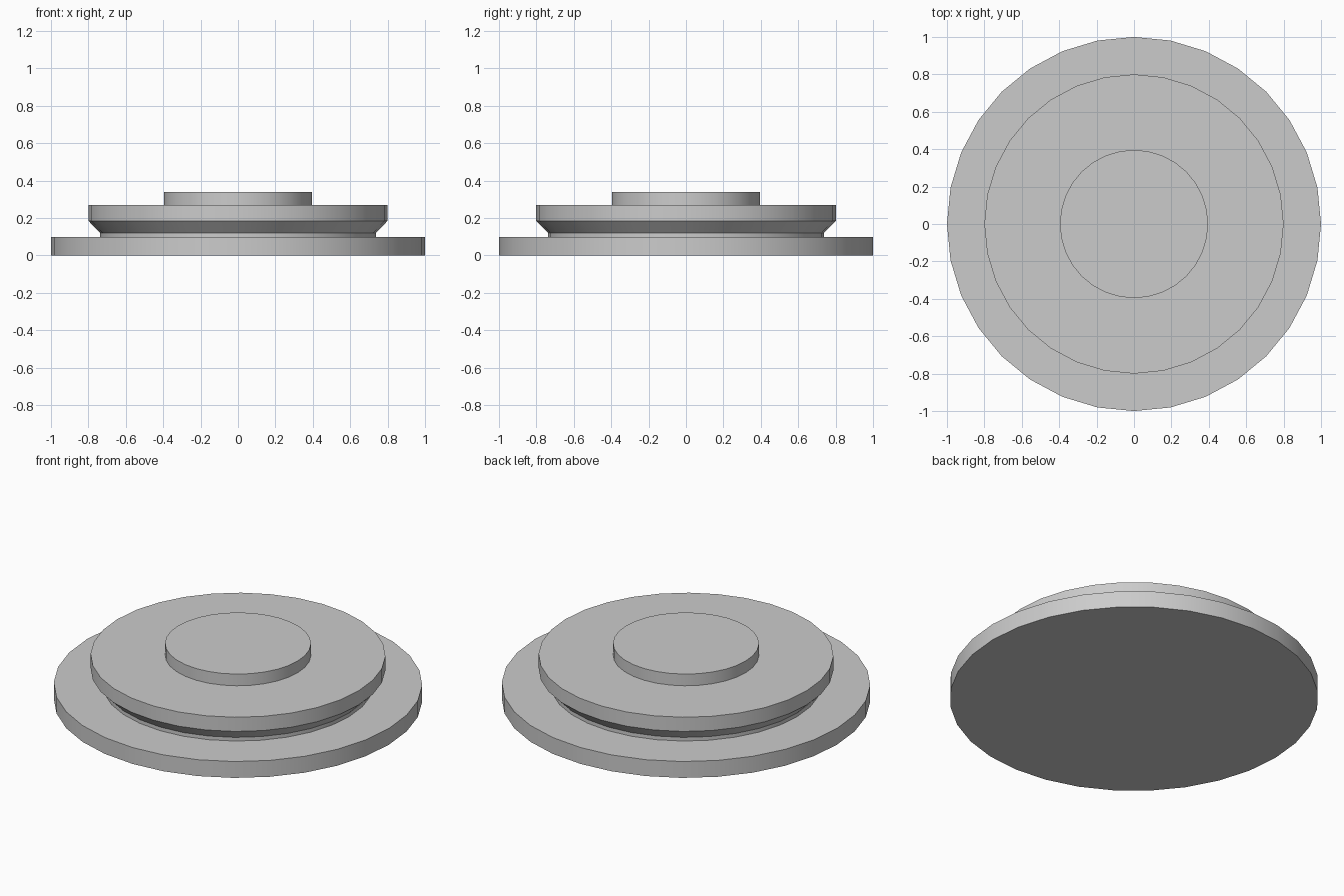
import bpy
import bmesh
import math

if "Cube" in bpy.data.objects:
    bpy.data.objects.remove(bpy.data.objects["Cube"])

SIDES = 32

grey = bpy.data.materials.new("plain_grey")
grey.diffuse_color = (0.6, 0.6, 0.6, 1)
grey.use_nodes = True
grey.node_tree.nodes["Principled BSDF"].inputs["Base Color"].default_value = grey.diffuse_color


def lathe(name, profile):
    """Closed round solid from (radius, height) points, bottom to top."""
    bm = bmesh.new()
    rings = []
    for r, z in profile:
        rings.append([bm.verts.new((r * math.cos(2 * math.pi * i / SIDES),
                                    r * math.sin(2 * math.pi * i / SIDES), z))
                      for i in range(SIDES)])
    for low, high in zip(rings, rings[1:]):
        for i in range(SIDES):
            j = (i + 1) % SIDES
            bm.faces.new((low[i], low[j], high[j], high[i]))
    bm.faces.new(rings[0][::-1])
    bm.faces.new(rings[-1])
    mesh = bpy.data.meshes.new(name)
    bm.to_mesh(mesh)
    bm.free()
    mesh.materials.append(grey)
    obj = bpy.data.objects.new(name, mesh)
    bpy.context.collection.objects.link(obj)
    bpy.ops.object.select_all(action='DESELECT')
    obj.select_set(True)
    bpy.context.view_layer.objects.active = obj
    bpy.ops.object.shade_smooth_by_angle(angle=math.radians(30))
    return obj


# Wide flat disc at the bottom
lathe("base_disc", [(1.0, 0.0), (1.0, 0.098)])

# Middle disc: narrow neck, flare, straight rim
lathe("flared_disc", [(0.737, 0.098), (0.737, 0.12), (0.8, 0.185), (0.8, 0.27)])

# Small raised disc on top
lathe("top_cap", [(0.396, 0.27), (0.396, 0.34)])
